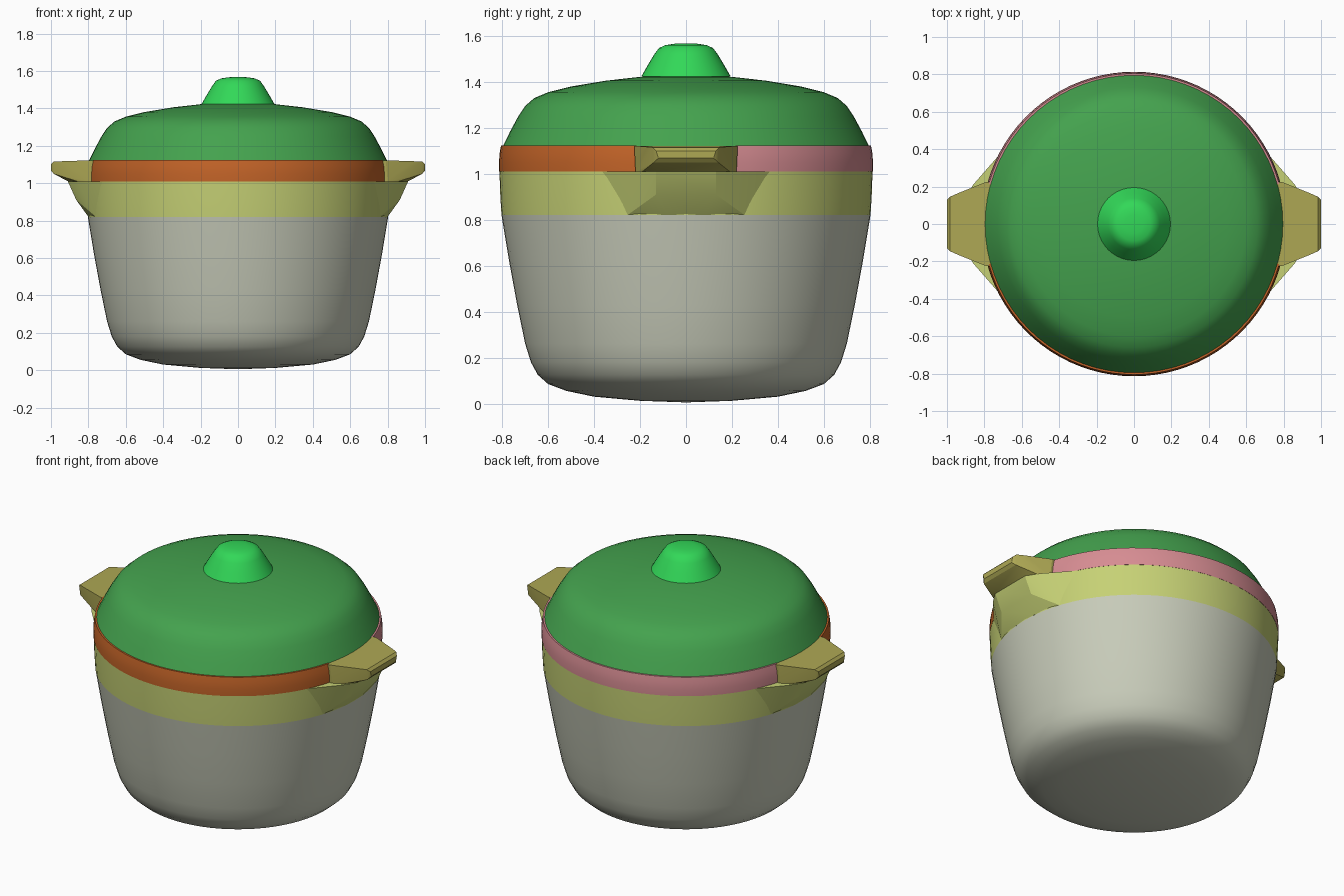
import bpy, bmesh, math

if "Cube" in bpy.data.objects:
    bpy.data.objects.remove(bpy.data.objects["Cube"], do_unlink=True)


def material(name, rgb):
    """Flat material from 0-255 sRGB values, stored as linear."""
    lin = [((c / 255 + 0.055) / 1.055) ** 2.4 for c in rgb] + [1.0]
    m = bpy.data.materials.new(name)
    m.use_nodes = True
    m.diffuse_color = lin
    m.node_tree.nodes["Principled BSDF"].inputs["Base Color"].default_value = lin
    return m


grey = material("warm grey", (200, 204, 186))
lime = material("pale lime", (198, 209, 117))
orange = material("burnt orange", (196, 100, 40))
pink = material("rose pink", (214, 140, 146))
olive = material("olive", (174, 168, 84))
green = material("lid green", (68, 162, 78))
bright = material("knob green", (50, 216, 88))


def finish(name, bm, mat, angle):
    bmesh.ops.recalc_face_normals(bm, faces=bm.faces)
    me = bpy.data.meshes.new(name)
    bm.to_mesh(me)
    bm.free()
    me.materials.append(mat)
    ob = bpy.data.objects.new(name, me)
    bpy.context.collection.objects.link(ob)
    bpy.ops.object.select_all(action="DESELECT")
    ob.select_set(True)
    bpy.context.view_layer.objects.active = ob
    bpy.ops.object.shade_smooth_by_angle(angle=math.radians(angle))
    return ob


def lathe(name, profile, mat, start=0, sweep=360, steps=72):
    """Spin an (r, z) profile about z from start through sweep degrees."""
    bm = bmesh.new()
    a = math.radians(start)
    vs = [bm.verts.new((r * math.cos(a), r * math.sin(a), z)) for r, z in profile]
    es = [bm.edges.new(p) for p in zip(vs, vs[1:])]
    bmesh.ops.spin(bm, geom=vs + es, cent=(0, 0, 0), axis=(0, 0, 1),
                   angle=math.radians(sweep), steps=steps)
    bmesh.ops.remove_doubles(bm, verts=bm.verts, dist=1e-4)
    return finish(name, bm, mat, 35)


def hull(name, half_points, mat, side):
    """Convex solid mirrored in y, placed on the +x or -x side."""
    bm = bmesh.new()
    for x, y, z in half_points:
        for s in (1, -1):
            bm.verts.new((side * x, s * y, z))
    res = bmesh.ops.convex_hull(bm, input=bm.verts)
    loose = {g for g in res["geom_interior"] + res["geom_unused"]
             if isinstance(g, bmesh.types.BMVert)}
    bmesh.ops.delete(bm, geom=list(loose), context="VERTS")
    return finish(name, bm, mat, 20)


# Pot body and upper band
lathe("pot_body", [(0, 0.005), (0.2, 0.012), (0.4, 0.03), (0.52, 0.055), (0.6, 0.085),
                   (0.645, 0.125), (0.675, 0.18), (0.7, 0.26), (0.735, 0.43),
                   (0.77, 0.62), (0.803, 0.82)], grey)
lathe("pot_band", [(0.803, 0.82), (0.808, 0.9), (0.812, 1.01), (0.7, 1.01)], lime)

# Two-colour rim, split at the handles
rim = [(0.7, 1.01), (0.813, 1.01), (0.814, 1.05), (0.811, 1.09), (0.805, 1.124), (0.7, 1.124)]
lathe("rim_front", rim, orange, 195.5, 149, 36)
lathe("rim_back", rim, pink, 15.5, 149, 36)

# Lid and knob
lathe("lid", [(0.796, 1.122), (0.765, 1.185), (0.73, 1.25), (0.7, 1.295), (0.66, 1.33),
              (0.6, 1.355), (0.5, 1.38), (0.35, 1.405), (0.2, 1.422), (0, 1.428)], green)
lathe("knob", [(0.195, 1.423), (0.165, 1.475), (0.138, 1.52), (0.118, 1.547),
               (0.09, 1.56), (0.05, 1.566), (0, 1.567)], bright, steps=40)

# Handles with the flared supports beneath them
handle = [(0.72, 0.22, 1.01), (0.72, 0.225, 1.122), (0.79, 0.225, 1.122),
          (0.80, 0.22, 1.01), (0.86, 0.19, 1.01), (0.91, 0.13, 1.01),
          (0.94, 0.165, 1.117), (0.985, 0.145, 1.115), (0.985, 0.14, 1.05),
          (1.0, 0.13, 1.10), (1.0, 0.12, 1.068)]
flare = [(0.5, 0.2, 1.01), (0.5, 0.2, 0.82), (0.72, 0.37, 1.01), (0.86, 0.21, 1.01),
         (0.91, 0.13, 1.01), (0.865, 0.13, 0.91), (0.80, 0.08, 0.82), (0.76, 0.255, 0.82)]
for label, side in (("left", 1), ("right", -1)):
    hull(label + "_handle", handle, olive, side)
    hull(label + "_handle_support", flare, lime, side)
